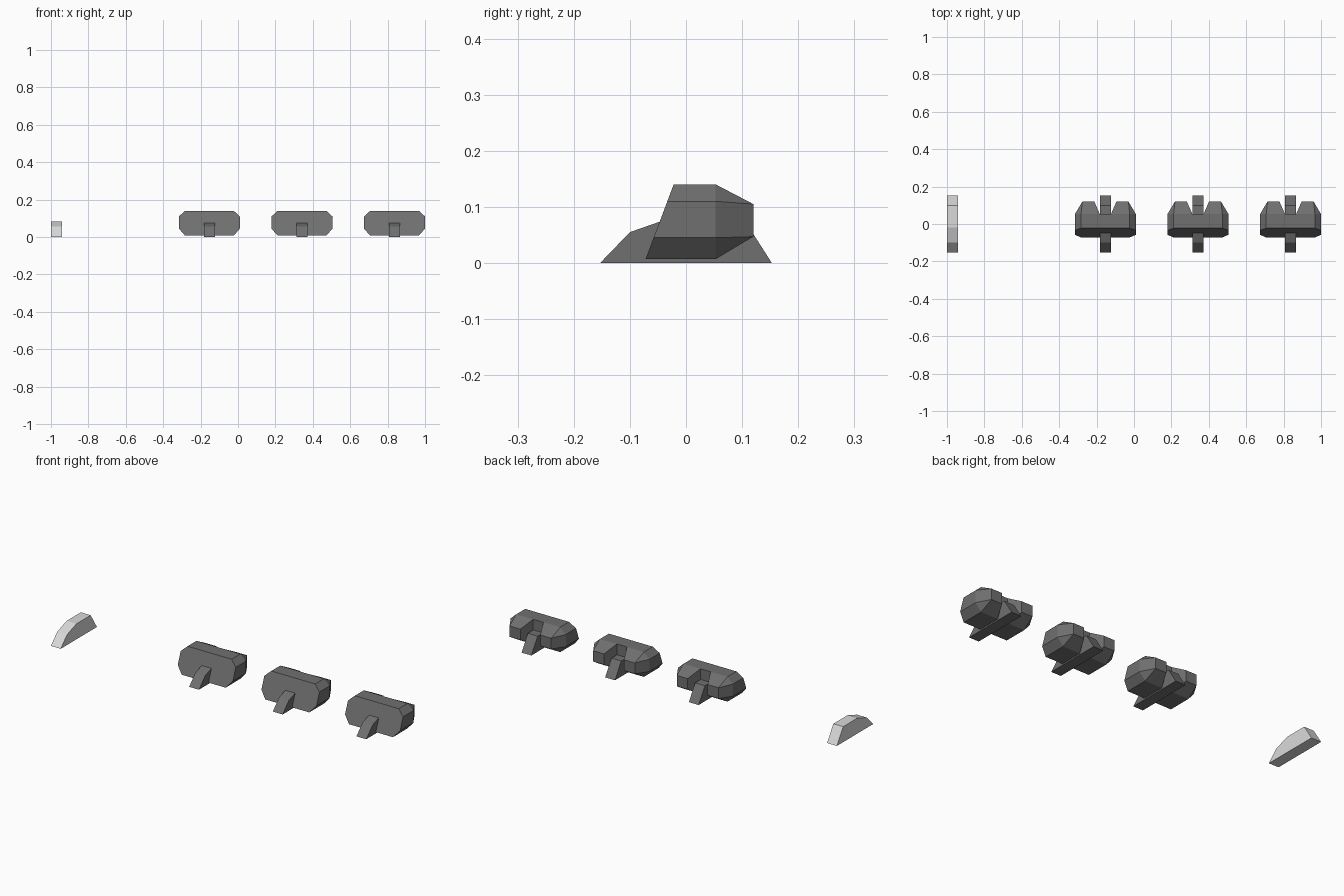
import bpy, bmesh

if "Cube" in bpy.data.objects:
    bpy.data.objects.remove(bpy.data.objects["Cube"])


def material(name, v):
    m = bpy.data.materials.new(name)
    m.diffuse_color = (v, v, v, 1)
    m.use_nodes = True
    m.node_tree.nodes["Principled BSDF"].inputs["Base Color"].default_value = m.diffuse_color
    return m


LIGHT = material("light grey", 0.70)
DARK = material("dark grey", 0.16)


def finish(bm, name, mat, x):
    bmesh.ops.recalc_face_normals(bm, faces=bm.faces)
    me = bpy.data.meshes.new(name)
    bm.to_mesh(me)
    bm.free()
    me.materials.append(mat)
    ob = bpy.data.objects.new(name, me)
    ob.location.x = x
    bpy.context.collection.objects.link(ob)


def rail(name, mat, x):
    # narrow bar: side profile (y, z) extruded across x
    profile = [(-.153, 0), (-.1, .055), (-.02, .083), (.1, .083), (.153, 0)]
    bm = bmesh.new()
    f = bm.faces.new([bm.verts.new((-.029, y, z)) for y, z in profile])
    ext = bmesh.ops.extrude_face_region(bm, geom=[f])["geom"]
    bmesh.ops.translate(bm, vec=(.058, 0, 0),
                        verts=[v for v in ext if isinstance(v, bmesh.types.BMVert)])
    finish(bm, name, mat, x)


def housing(name, mat, x):
    # eight-sided block with a sloped front and two tapered rear lobes
    half = [(.03, .14), (.13, .14), (.163, .11), (.163, .045), (.13, .007), (.03, .007)]
    ring = half + [(-a, z) for a, z in reversed(half)]
    bm = bmesh.new()
    front = [bm.verts.new((a, -.072 + (z - .007) * .376, z)) for a, z in ring]
    mid = [bm.verts.new((a, .053, z)) for a, z in ring]
    bm.faces.new(front)
    for i in range(12):
        j = (i + 1) % 12
        bm.faces.new((front[i], front[j], mid[j], mid[i]))
    # wall between the lobes
    bm.faces.new((mid[0], mid[5], mid[6], mid[11]))
    # lobes: six mid points taper to a four-sided end
    for side, loop in ((1, mid[:6]), (-1, mid[:5:-1])):
        end = [bm.verts.new((side * a, .12, z)) for a, z in
               ((.059, .105), (.123, .105), (.123, .047), (.059, .047))]
        bm.faces.new(end)
        link = [0, 1, 1, 2, 2, 3]
        for i in range(6):
            j = (i + 1) % 6
            p, q = end[link[i]], end[link[j]]
            bm.faces.new([loop[i], loop[j], q] + ([p] if p != q else []))
    finish(bm, name, mat, x)


# lone light rail, then three housings on dark rails
rail("spare_rail", LIGHT, -.971)
for n, x in enumerate((-.153, .342, .837)):
    rail(f"rail_{n + 1}", DARK, x)
    housing(f"housing_{n + 1}", DARK, x)
